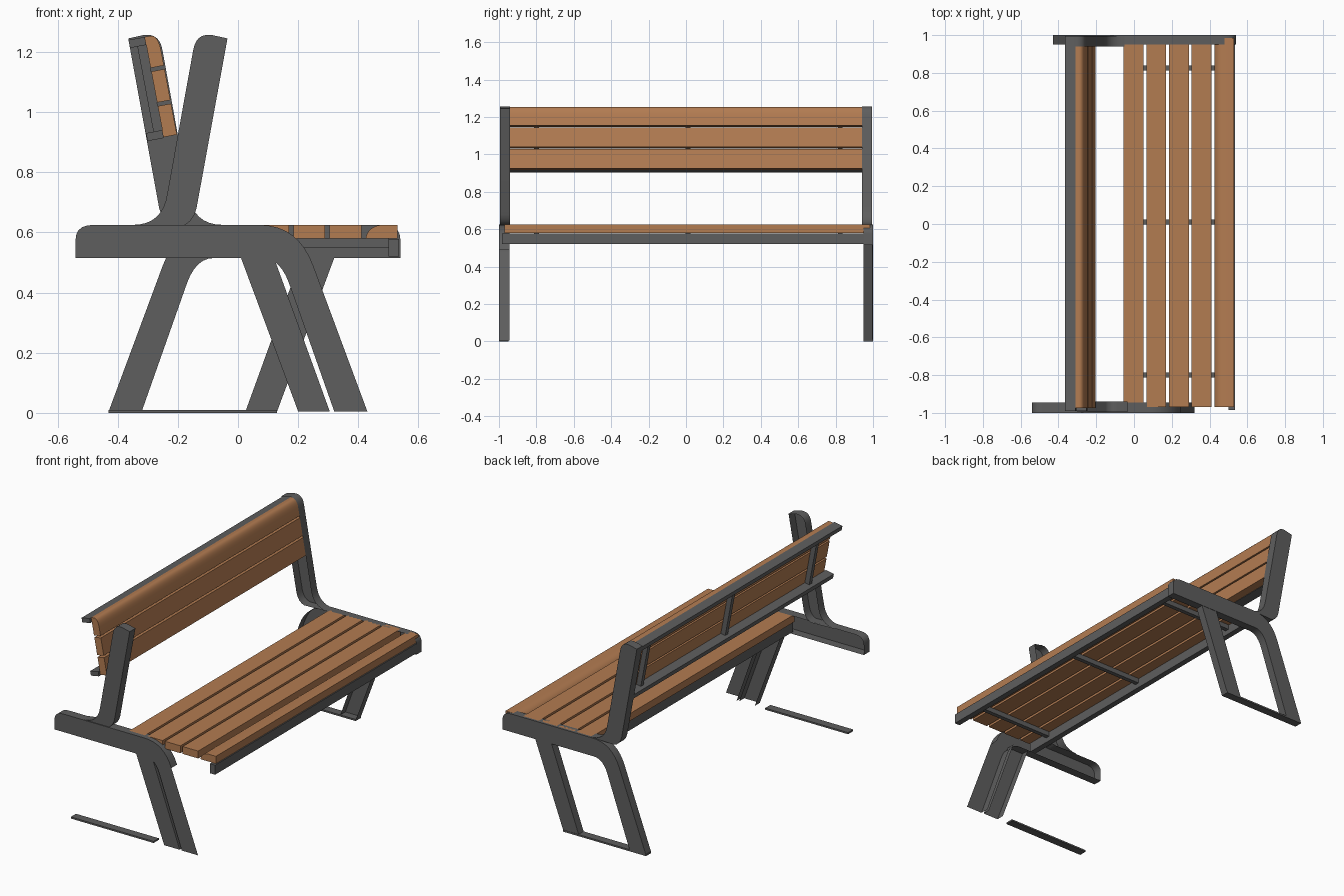
import bpy, bmesh, math
from mathutils import Vector

cube = bpy.data.objects.get("Cube")
if cube:
    bpy.data.objects.remove(cube, do_unlink=True)


def material(name, rgb):
    m = bpy.data.materials.new(name)
    m.use_nodes = True
    col = (*rgb, 1)
    m.diffuse_color = col
    bsdf = m.node_tree.nodes["Principled BSDF"]
    bsdf.inputs["Base Color"].default_value = col
    bsdf.inputs["Roughness"].default_value = 0.6
    return m


wood = material("warm wood", (0.45, 0.2, 0.083))
steel = material("dark grey steel", (0.112, 0.112, 0.112))


def finish(name, bm, mat):
    bmesh.ops.recalc_face_normals(bm, faces=bm.faces)
    mesh = bpy.data.meshes.new(name)
    bm.to_mesh(mesh)
    bm.free()
    mesh.materials.append(mat)
    ob = bpy.data.objects.new(name, mesh)
    bpy.context.collection.objects.link(ob)
    bpy.ops.object.select_all(action='DESELECT')
    ob.select_set(True)
    bpy.context.view_layer.objects.active = ob
    bpy.ops.object.shade_smooth_by_angle(angle=math.radians(35))
    return ob


def bend(a, c, b, n=7):
    """Points of a rounded corner from a to b, pulled towards c."""
    a, b, c = Vector(a), Vector(b), Vector(c)
    return [a * (1 - t) ** 2 + c * 2 * t * (1 - t) + b * t * t
            for t in (i / n for i in range(n + 1))]


def channel(name, pts, outer, inner, skip=()):
    """Outer plate with flanges turned inwards; the inside stays open."""
    bm = bmesh.new()
    a = [bm.verts.new((p[0], outer, p[1])) for p in pts]
    b = [bm.verts.new((p[0], inner, p[1])) for p in pts]
    bm.faces.new(a)
    n = len(pts)
    for i in range(n):
        if i not in skip:
            j = (i + 1) % n
            bm.faces.new((a[i], a[j], b[j], b[i]))
    loose = [v for v in bm.verts if not v.link_faces]
    bmesh.ops.delete(bm, geom=loose, context='VERTS')
    return finish(name, bm, steel)


def prism(name, pts, y0, y1, mat):
    """Solid bar with an xz outline, running along y."""
    bm = bmesh.new()
    face = bm.faces.new([bm.verts.new((p[0], y0, p[1])) for p in pts])
    ext = bmesh.ops.extrude_face_region(bm, geom=[face], use_keep_orig=True)
    verts = [g for g in ext["geom"] if isinstance(g, bmesh.types.BMVert)]
    bmesh.ops.translate(bm, verts=verts, vec=(0, y1 - y0, 0))
    return finish(name, bm, mat)


def rect(x0, x1, z0, z1):
    return [(x0, z0), (x1, z0), (x1, z1), (x0, z1)]


def flip(pts, centre):
    return [(2 * centre - p[0], p[1]) for p in pts]


# Side frame outlines
beam_leg = ([(-0.43, 0.005)]
            + bend((-0.25, 0.49), (-0.2, 0.625), (-0.07, 0.625), 8)
            + bend((0.48, 0.625), (0.54, 0.625), (0.54, 0.575), 5)
            + [(0.54, 0.515)]
            + bend((-0.08, 0.515), (-0.14, 0.515), (-0.17, 0.43), 6)
            + [(-0.32, 0.005)])
foot_edge = len(beam_leg) - 1
front_leg = [(0.025, 0.005), (0.21, 0.515), (0.32, 0.515), (0.13, 0.005)]
upright = ([(-0.365, 1.245)]
           + bend((-0.31, 1.257), (-0.258, 1.262), (-0.25, 1.2), 6)
           + bend((-0.165, 0.73), (-0.15, 0.625), (-0.05, 0.625), 8)
           + bend((-0.21, 0.62), (-0.25, 0.63), (-0.262, 0.68), 4))

# Left-end frame, then the right-end frame with each piece turned around
channel("back_end_beam_and_leg", beam_leg, 1.0, 0.95, {foot_edge})
channel("back_end_front_leg", front_leg, 0.998, 0.95, {1, 3})
channel("back_end_upright", upright, 0.995, 0.94)
channel("front_end_beam_and_leg", flip(beam_leg, 0), -1.0, -0.945, {0, foot_edge})
channel("front_end_leg", flip(front_leg, 0.165), -0.998, -0.95, {1, 3})
channel("front_end_upright", flip(upright, -0.2), -0.995, -0.94)

# Foot bars
for name, s in (("back_end_foot_bar", 1), ("front_end_foot_bar", -1)):
    prism(name, rect(-0.43, 0.13, 0, 0.01), 0.95 * s, s, steel)

# Seat slats
for i in range(5):
    x = -0.055 + 0.12 * i
    pts = rect(x, x + 0.105, 0.58, 0.625)
    if i == 4:
        pts = pts[:3] + bend((x + 0.05, 0.625), (x + 0.01, 0.62), (x, 0.585), 5)
    prism(f"seat_slat_{i + 1}", pts, -0.97, 0.985, wood)

# Seat rails and cross bars
prism("seat_front_rail", rect(0.5, 0.535, 0.52, 0.578), -0.985, 0.995, steel)
prism("seat_rear_rail", rect(-0.05, -0.015, 0.52, 0.578), -0.96, 0.96, steel)
bar_centres = (-0.8, 0.01, 0.825)
for i, y in enumerate(bar_centres):
    prism(f"seat_cross_bar_{i + 1}", rect(-0.02, 0.5, 0.55, 0.58),
          y - 0.013, y + 0.013, steel)

# Backrest: d is distance behind/ahead of the slat rear, s is distance down
top, down, ahead = Vector((-0.31, 1.25)), Vector((0.185, -0.983)), Vector((0.983, 0.185))


def lean(d, s):
    return top + ahead * d + down * s


def lean_rect(d0, d1, s0, s1):
    return [lean(d0, s0), lean(d1, s0), lean(d1, s1), lean(d0, s1)]


for i in range(3):
    s = 0.117 * i
    pts = lean_rect(0, 0.045, s, s + 0.105)
    if i == 0:
        pts = [pts[0]] + bend(lean(0.018, 0), lean(0.045, 0.0), lean(0.045, 0.055), 6) + pts[2:]
    prism(f"back_slat_{i + 1}", pts, -0.975, 0.985, wood)
prism("back_top_rail", lean_rect(-0.055, 0, 0, 0.027), -0.99, 0.96, steel)
prism("back_lower_rail", lean_rect(-0.055, 0, 0.315, 0.342), -0.99, 0.96, steel)
for i, y in enumerate(bar_centres):
    prism(f"back_upright_bar_{i + 1}", lean_rect(-0.03, 0, 0.027, 0.315),
          y - 0.013, y + 0.013, steel)
